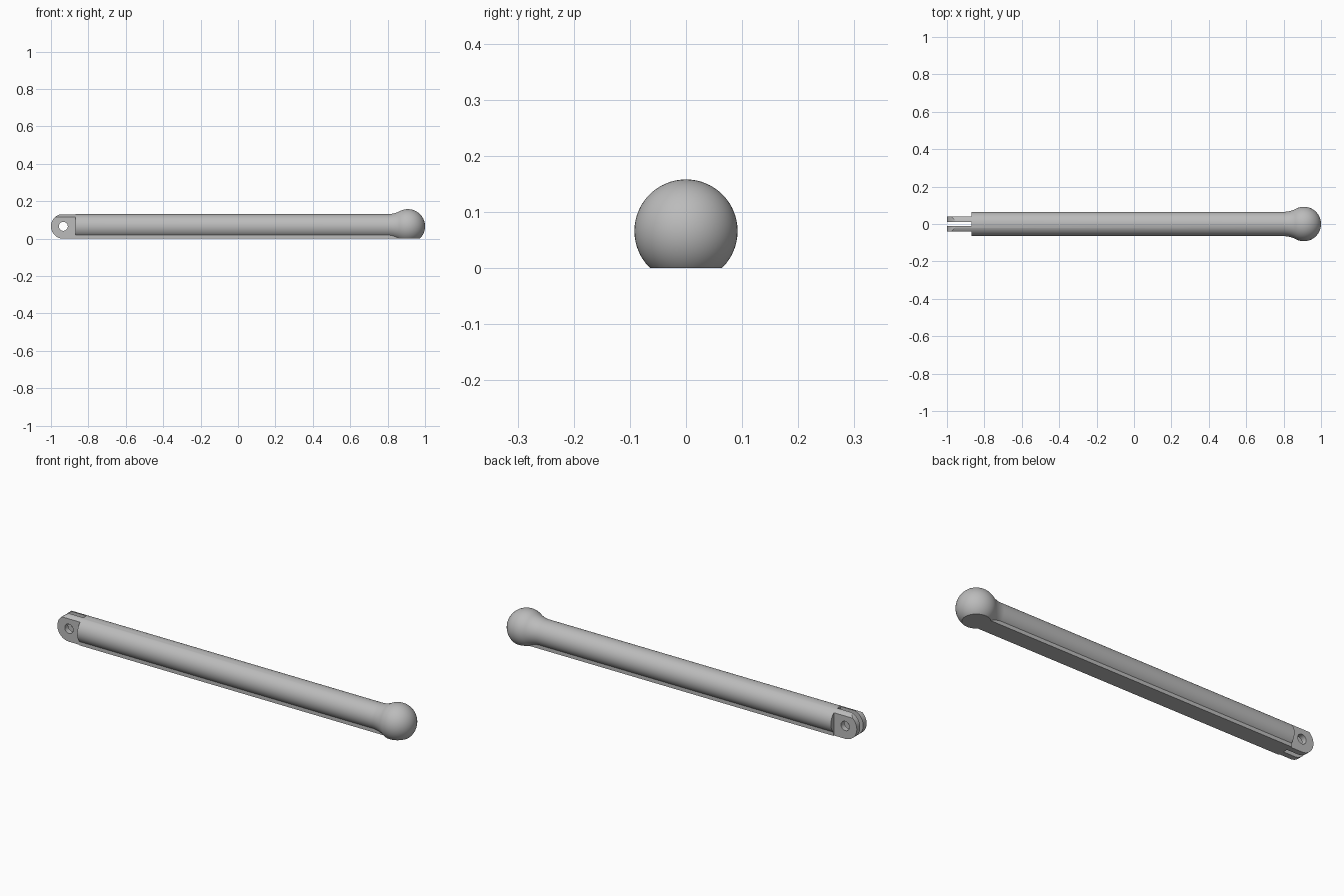
import bpy, bmesh, math
from mathutils import Matrix, Vector

if "Cube" in bpy.data.objects:
    bpy.data.objects.remove(bpy.data.objects["Cube"], do_unlink=True)

AXIS_Z = 0.066
ROD_R = 0.065
BALL_R = 0.092
BALL_X = 1 - BALL_R
PIN_X = -0.934
SHOULDER_X = -0.87

grey = bpy.data.materials.new("plain grey")
grey.use_nodes = True
colour = (0.5, 0.5, 0.5, 1)
grey.diffuse_color = colour
grey.node_tree.nodes["Principled BSDF"].inputs["Base Color"].default_value = colour


def finish(name, bm):
    bmesh.ops.recalc_face_normals(bm, faces=bm.faces)
    mesh = bpy.data.meshes.new(name)
    bm.to_mesh(mesh)
    bm.free()
    mesh.materials.append(grey)
    obj = bpy.data.objects.new(name, mesh)
    bpy.context.collection.objects.link(obj)
    return obj


def box(name, low, high):
    bm = bmesh.new()
    bmesh.ops.create_cube(bm, size=1)
    low, high = Vector(low), Vector(high)
    for v in bm.verts:
        v.co = (low + high) / 2 + v.co * (high - low)
    return finish(name, bm)


def prism(name, outline):
    """Extrude an x-z outline right through the rod along y."""
    bm = bmesh.new()
    face = bm.faces.new([bm.verts.new((x, -0.2, z)) for x, z in outline])
    new = bmesh.ops.extrude_face_region(bm, geom=[face])["geom"]
    bmesh.ops.translate(bm, vec=(0, 0.4, 0), verts=[g for g in new if isinstance(g, bmesh.types.BMVert)])
    return finish(name, bm)


def arc(x, z, r, start, end, steps):
    angles = [math.radians(start + (end - start) * i / steps) for i in range(steps + 1)]
    return [(x + r * math.cos(a), z + r * math.sin(a)) for a in angles]


def combine(target, tool, operation):
    mod = target.modifiers.new(operation, "BOOLEAN")
    mod.operation = operation
    mod.solver = "EXACT"
    mod.object = tool
    bpy.context.view_layer.objects.active = target
    bpy.ops.object.modifier_apply(modifier=mod.name)
    bpy.data.objects.remove(tool, do_unlink=True)


# Rod, flared neck and ball turned around the long axis
join_angle = 122
join_x, join_r = arc(BALL_X, 0, BALL_R, join_angle, 0, 1)[0]
neck_x = 0.80
profile = [(-1.02, 0), (-1.02, ROD_R)]
for i in range(8):
    t = i / 8
    profile.append((neck_x + (join_x - neck_x) * t, ROD_R + (join_r - ROD_R) * t * t))
profile += arc(BALL_X, 0, BALL_R, join_angle, 0, 24)
bm = bmesh.new()
verts = [bm.verts.new((x, 0, r)) for x, r in profile]
edges = [bm.edges.new(pair) for pair in zip(verts, verts[1:])]
bmesh.ops.spin(bm, geom=verts + edges, cent=(0, 0, 0), axis=(1, 0, 0), angle=math.tau, steps=64)
bmesh.ops.remove_doubles(bm, verts=bm.verts, dist=0.0001)
bmesh.ops.transform(bm, matrix=Matrix.Translation((0, 0, AXIS_Z)), verts=bm.verts)
rod = finish("ball_ended_rod", bm)

# Straight-sided foot under the rod, then one flat underside
combine(rod, box("foot", (-1.01, -0.045, -0.02), (BALL_X, 0.045, 0.05)), "UNION")
combine(rod, box("underside_cutter", (-1.2, -0.2, -0.2), (1.2, 0.2, 0)), "DIFFERENCE")

# Fork: flattened cheeks, centre slot, round nose and pin hole
for low_y, high_y in ((-0.2, -0.04), (0.04, 0.2), (-0.012, 0.012)):
    combine(rod, box("fork_cutter", (-1.2, low_y, -0.1), (SHOULDER_X, high_y, 0.3)), "DIFFERENCE")
nose = arc(PIN_X, AXIS_Z, AXIS_Z, 90, 270, 32) + [(-1.1, -0.1), (-1.1, 0.3)]
combine(rod, prism("nose_cutter", nose), "DIFFERENCE")
hole = arc(PIN_X, AXIS_Z, 0.024, 0, 360, 32)[:-1]
combine(rod, prism("hole_cutter", hole), "DIFFERENCE")

# Smooth curves with crisp machined edges
bpy.ops.object.select_all(action="DESELECT")
rod.select_set(True)
bpy.context.view_layer.objects.active = rod
bpy.ops.object.shade_smooth_by_angle(angle=math.radians(25))
